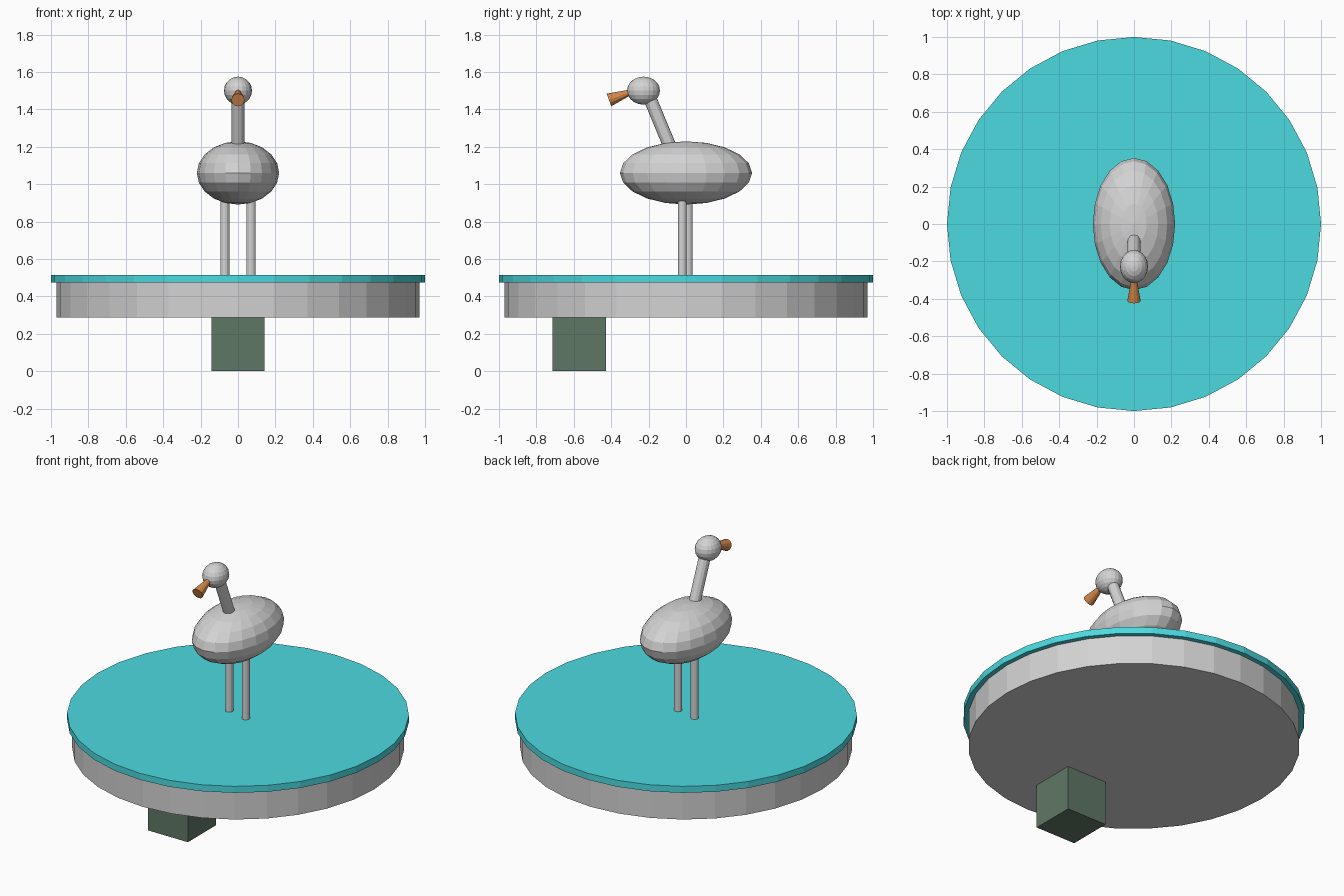
import bpy
from mathutils import Vector

if "Cube" in bpy.data.objects:
    bpy.data.objects.remove(bpy.data.objects["Cube"])


def material(name, r, g, b):
    """Flat colour given as 0-255 display values, stored as linear."""
    def lin(c):
        c /= 255
        return c / 12.92 if c <= 0.04045 else ((c + 0.055) / 1.055) ** 2.4
    m = bpy.data.materials.new(name)
    m.diffuse_color = (lin(r), lin(g), lin(b), 1)
    m.use_nodes = True
    m.node_tree.nodes["Principled BSDF"].inputs["Base Color"].default_value = m.diffuse_color
    return m


GREY = material("light grey", 211, 211, 211)
TEAL = material("turquoise", 76, 218, 224)
GREEN = material("dull green", 95, 119, 102)
ORANGE = material("burnt orange", 212, 136, 74)


def finish(name, mat):
    obj = bpy.context.object
    obj.name = name
    obj.data.materials.append(mat)
    return obj


def rod(name, start, end, r1, r2, sides, mat):
    """Cylinder or cone running from start to end."""
    a, b = Vector(start), Vector(end)
    axis = b - a
    bpy.ops.mesh.primitive_cone_add(
        vertices=sides, radius1=r1, radius2=r2, depth=axis.length,
        location=(a + b) / 2,
        rotation=Vector((0, 0, 1)).rotation_difference(axis).to_euler())
    return finish(name, mat)


def ellipsoid(name, centre, radii, mat):
    bpy.ops.mesh.primitive_uv_sphere_add(
        segments=20, ring_count=10, radius=1, location=centre)
    bpy.context.object.scale = radii
    return finish(name, mat)


# Stand: block foot, thick drum and thin overhanging top
bpy.ops.mesh.primitive_cube_add(size=0.286, location=(0, -0.572, 0.143))
finish("foot_block", GREEN)
rod("drum", (0, 0, 0.287), (0, 0, 0.473), 0.97, 0.97, 32, GREY)
rod("top_plate", (0, 0, 0.473), (0, 0, 0.515), 1.0, 1.0, 32, TEAL)

# Bird legs, slightly staggered
for name, x, y in (("right_leg", 0.07, -0.02), ("left_leg", -0.07, 0.012)):
    rod(name, (x, y, 0.515), (x, y, 0.98), 0.024, 0.024, 12, GREY)

# Body, leaning neck and head
ellipsoid("body", (0, 0, 1.06), (0.22, 0.353, 0.169), GREY)
rod("neck", (0, -0.065, 1.15), (0, -0.21, 1.50), 0.035, 0.035, 12, GREY)
ellipsoid("head", (0, -0.227, 1.50), (0.075, 0.088, 0.075), GREY)

# Beak: cone flaring outwards, its tip buried in the head
rod("beak", (0, -0.412, 1.45), (0, -0.218, 1.52), 0.036, 0.0, 12, ORANGE)
